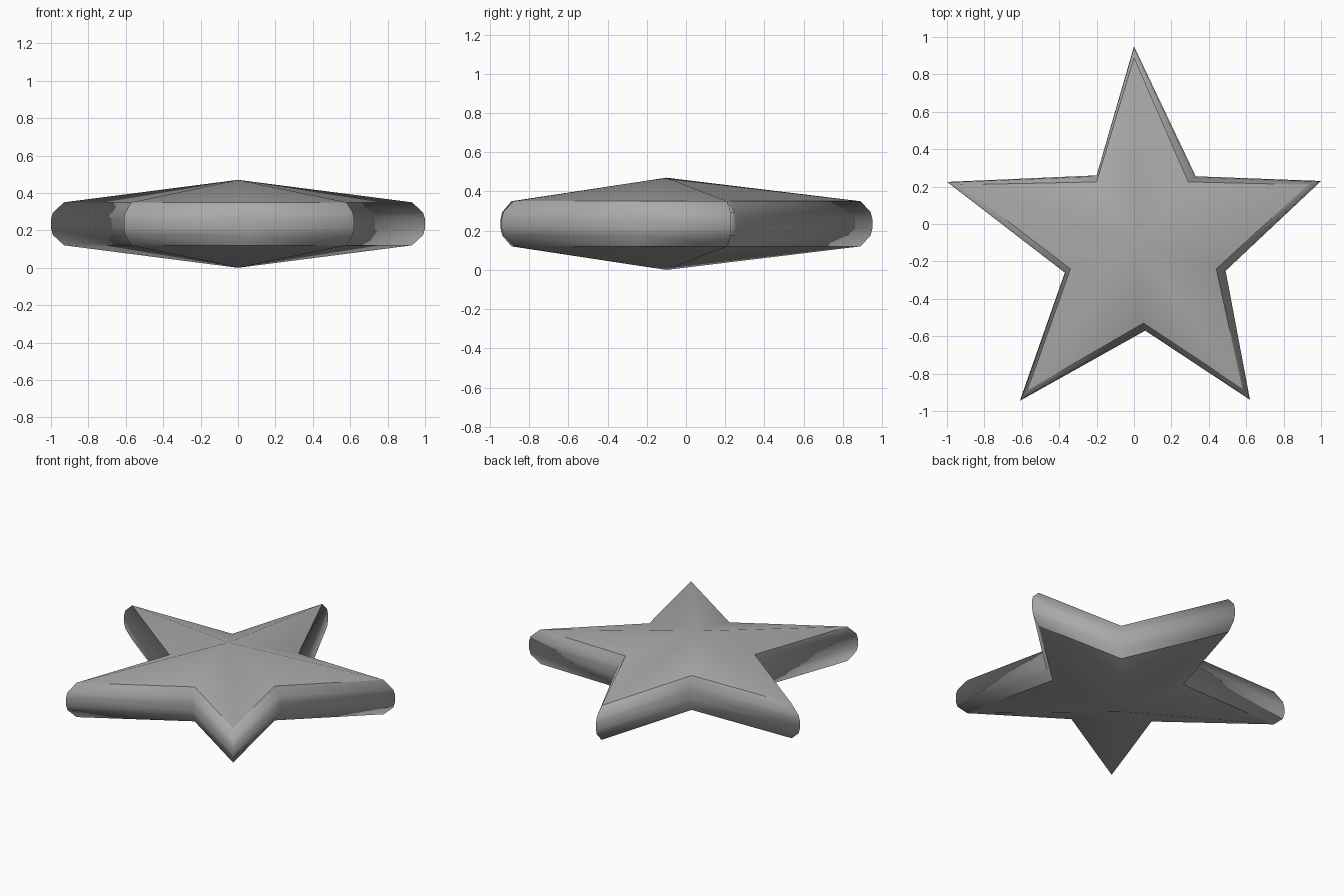
import bpy, bmesh

cube = bpy.data.objects.get("Cube")
if cube:
    bpy.data.objects.remove(cube, do_unlink=True)

grey = bpy.data.materials.new("plain_grey")
grey.use_nodes = True
colour = (0.4, 0.4, 0.4, 1)
grey.diffuse_color = colour
grey.node_tree.nodes["Principled BSDF"].inputs["Base Color"].default_value = colour

# Tips and valleys alternate: widest rim outline, and the crease inside it
outer = [(0, .95), (.33, .255), (1, .23), (.49, -.25), (.62, -.94),
         (.06, -.57), (-.61, -.945), (-.37, -.26), (-1, .225), (-.2, .26)]
crease = [(0, .89), (.29, .225), (.93, .21), (.44, -.24), (.58, -.88),
          (.05, -.53), (-.57, -.89), (-.34, -.24), (-.93, .21), (-.2, .225)]
# Rounded rim section: (share of the way outwards, height)
section = [(0, .12), (.85, .175), (1, .21), (1, .26), (.85, .295), (0, .35)]
count = len(outer)

bm = bmesh.new()
rings = []
for t, z in section:
    rings.append([bm.verts.new((c[0] + (o[0] - c[0]) * t, c[1] + (o[1] - c[1]) * t, z))
                  for o, c in zip(outer, crease)])

# Rim wall
for low, high in zip(rings, rings[1:]):
    for i in range(count):
        j = (i + 1) % count
        bm.faces.new((low[i], low[j], high[j], high[i]))

# Shallow pyramids above and below, with a sharp crease around each
for ring, z in ((rings[0], 0), (rings[-1], .47)):
    peak = bm.verts.new((0, -.1, z))
    for i in range(count):
        j = (i + 1) % count
        bm.faces.new((ring[i], ring[j], peak))
        bm.edges.get((ring[i], ring[j])).smooth = False

bmesh.ops.recalc_face_normals(bm, faces=bm.faces)
for face in bm.faces:
    face.smooth = True

mesh = bpy.data.meshes.new("star_body")
bm.to_mesh(mesh)
bm.free()
mesh.materials.append(grey)
star = bpy.data.objects.new("star_body", mesh)
bpy.context.collection.objects.link(star)
